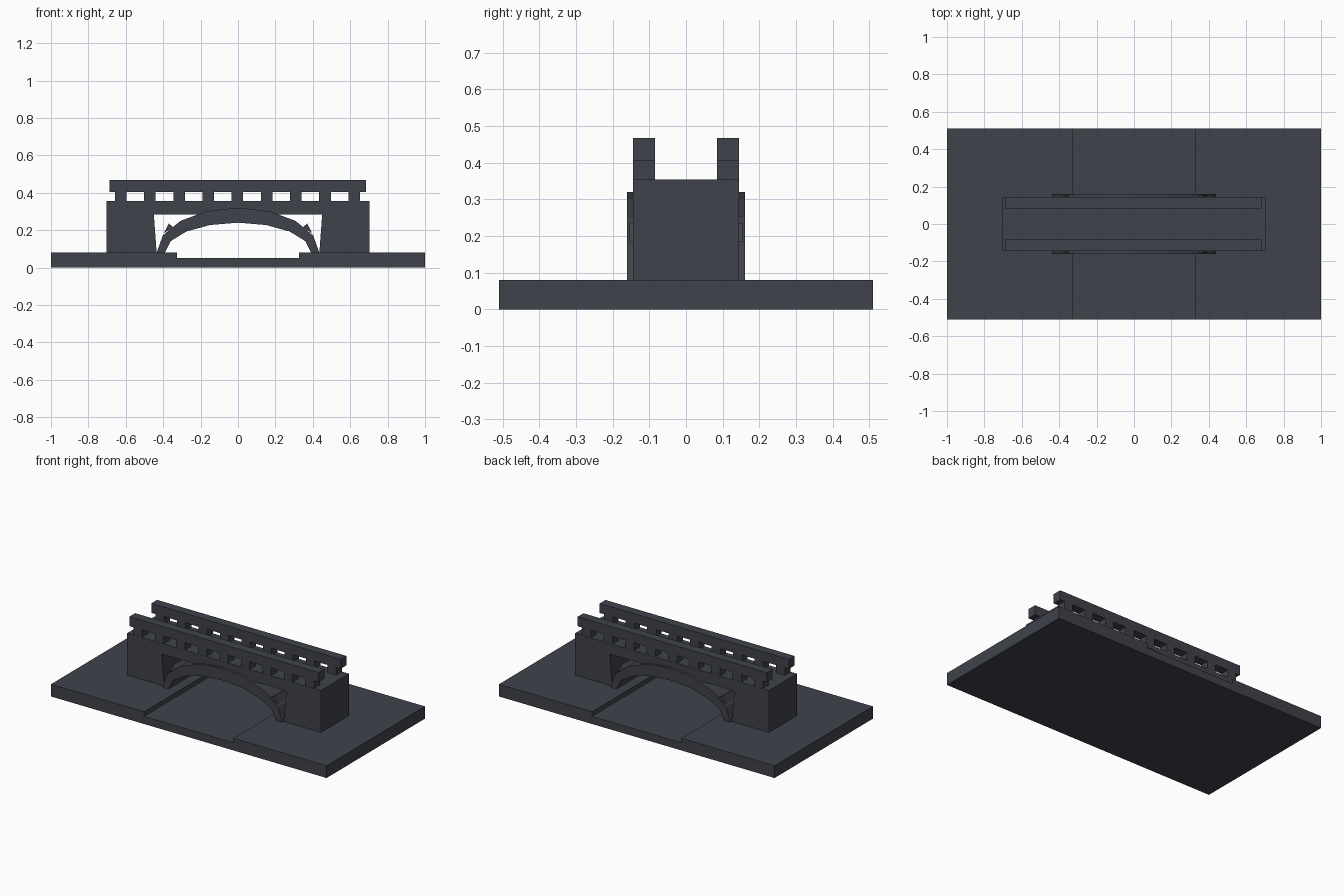
import bpy, bmesh, math

if "Cube" in bpy.data.objects:
    bpy.data.objects.remove(bpy.data.objects["Cube"])


def prism(name, profile, y0, y1):
    """Extrude an x/z outline along y."""
    bm = bmesh.new()
    face = bm.faces.new([bm.verts.new((x, y0, z)) for x, z in profile])
    ext = bmesh.ops.extrude_face_region(bm, geom=[face])
    verts = [g for g in ext["geom"] if isinstance(g, bmesh.types.BMVert)]
    bmesh.ops.translate(bm, verts=verts, vec=(0, y1 - y0, 0))
    bmesh.ops.recalc_face_normals(bm, faces=bm.faces)
    mesh = bpy.data.meshes.new(name)
    bm.to_mesh(mesh)
    bm.free()
    obj = bpy.data.objects.new(name, mesh)
    bpy.context.collection.objects.link(obj)
    mat = bpy.data.materials.get("slate") or bpy.data.materials.new("slate")
    mat.diffuse_color = (0.05, 0.055, 0.07, 1)
    mat.use_nodes = True
    mat.node_tree.nodes["Principled BSDF"].inputs["Base Color"].default_value = mat.diffuse_color
    mesh.materials.append(mat)
    return obj


def box(name, x0, x1, y0, y1, z0, z1):
    return prism(name, [(x0, z0), (x1, z0), (x1, z1), (x0, z1)], y0, y1)


def ellipse(a, b, n=8):
    return [(a * math.cos(math.pi * i / n), 0.08 + b * math.sin(math.pi * i / n))
            for i in range(n + 1)]


# Ground slab with a shallow river channel
prism("ground_slab", [(-1, 0), (1, 0), (1, 0.08), (0.325, 0.08), (0.325, 0.05),
                      (-0.325, 0.05), (-0.325, 0.08), (-1, 0.08)], -0.51, 0.51)

# Abutments and deck in one piece, with leaning inner walls
prism("bridge_body", [(-0.703, 0.08), (-0.435, 0.08), (-0.45, 0.285), (0.45, 0.285),
                      (0.435, 0.08), (0.703, 0.08), (0.703, 0.355), (-0.703, 0.355)],
      -0.145, 0.145)

# Faceted arch, slightly proud of the body faces
prism("arch_vault", ellipse(0.435, 0.24) + ellipse(0.39, 0.16)[::-1], -0.161, 0.161)

# Small ridges on the arch shoulders
for s in (-1, 1):
    prism("arch_ridge", [(s * 0.345, 0.215), (s * 0.395, 0.185), (s * 0.37, 0.235)],
          -0.155, 0.155)

# Parapets: posts and top rail on both sides
for s in (-1, 1):
    y0, y1 = sorted((s * 0.084, s * 0.144))
    box("parapet_rail", -0.688, 0.685, y0, y1, 0.405, 0.467)
    for i in range(-4, 5):
        x = i * 0.156 - 0.003
        box("parapet_post", x - 0.031, x + 0.031, y0, y1, 0.355, 0.405)
